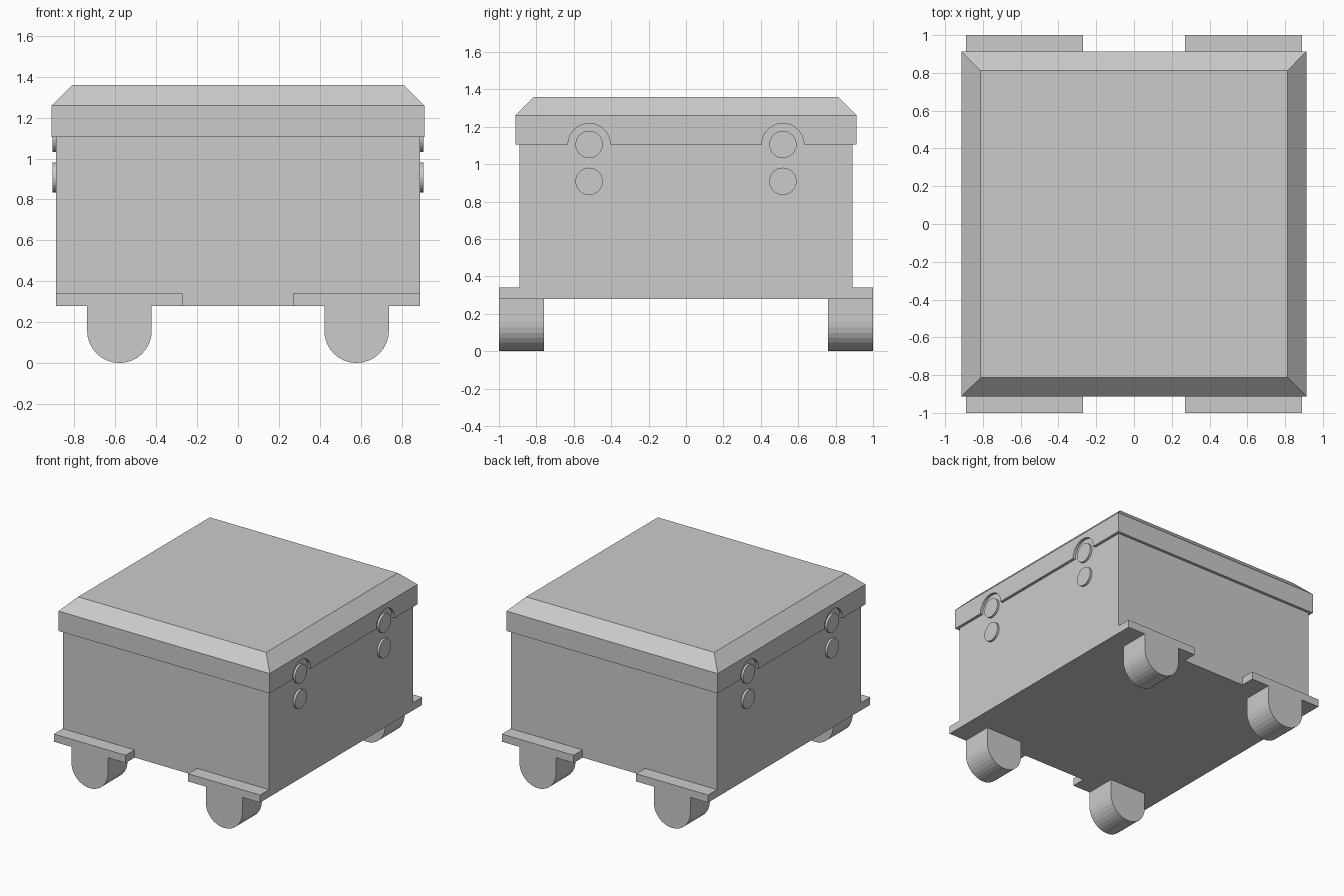
import bpy, bmesh
from math import pi, cos, sin

if "Cube" in bpy.data.objects:
    bpy.data.objects.remove(bpy.data.objects["Cube"])


def make_object(name, bm):
    bmesh.ops.recalc_face_normals(bm, faces=bm.faces)
    mesh = bpy.data.meshes.new(name)
    bm.to_mesh(mesh)
    bm.free()
    obj = bpy.data.objects.new(name, mesh)
    bpy.context.collection.objects.link(obj)
    return obj


def prism(name, outline, axis, start, end):
    """Extrude a 2D outline along x (outline = y, z) or y (outline = x, z)."""
    bm = bmesh.new()
    place = (lambda a, b: (start, a, b)) if axis == 'x' else (lambda a, b: (a, start, b))
    face = bm.faces.new([bm.verts.new(place(a, b)) for a, b in outline])
    ext = bmesh.ops.extrude_face_region(bm, geom=[face])
    offset = (end - start, 0, 0) if axis == 'x' else (0, end - start, 0)
    bmesh.ops.translate(bm, vec=offset,
                        verts=[g for g in ext['geom'] if isinstance(g, bmesh.types.BMVert)])
    return make_object(name, bm)


def arc(ca, cb, r, a0, a1, n):
    return [(ca + r * cos(a0 + (a1 - a0) * i / n), cb + r * sin(a0 + (a1 - a0) * i / n))
            for i in range(n + 1)]


def box(name, x, y, z):
    return prism(name, [(x[0], z[0]), (x[1], z[0]), (x[1], z[1]), (x[0], z[1])], 'y', *y)


# Main body, reaching up inside the lid
box("body", (-0.89, 0.89), (-0.89, 0.89), (0.28, 1.24))

# Lid with a bevelled top: stacked square rings
bm = bmesh.new()
rings = [[bm.verts.new((sx * h, sy * h, z)) for sx, sy in ((-1, -1), (1, -1), (1, 1), (-1, 1))]
         for h, z in ((0.912, 1.105), (0.912, 1.26), (0.812, 1.36))]
for low, high in zip(rings, rings[1:]):
    for i in range(4):
        j = (i + 1) % 4
        bm.faces.new((low[i], low[j], high[j], high[i]))
bm.faces.new(rings[0])
bm.faces.new(rings[-1])
lid = make_object("lid", bm)

for sx in (-1, 1):
    for sy in (-1, 1):
        tag = ("left" if sx < 0 else "right") + ("_front" if sy < 0 else "_back")

        # Foot plate and rounded foot
        box("foot_plate_" + tag, sorted((sx * 0.27, sx * 0.89)),
            sorted((sy * 0.80, sy * 1.0)), (0.28, 0.34))
        cx = sx * 0.58
        outline = [(cx - 0.158, 0.28)] + arc(cx, 0.158, 0.158, pi, 2 * pi, 16) + [(cx + 0.158, 0.28)]
        prism("foot_" + tag, outline, 'y', sy * 0.76, sy * 1.0)

        # Pair of round studs on the side
        for level, z in (("upper", 1.105), ("lower", 0.908)):
            prism(f"stud_{level}_{tag}", arc(sy * 0.518, z, 0.073, 0, 2 * pi, 32)[:-1],
                  'x', sx * 0.87, sx * 0.907)

        # Arched notch in the lid around the upper stud
        cutter = prism("notch_cutter_" + tag, arc(sy * 0.518, 1.105, 0.113, 0, 2 * pi, 32)[:-1],
                       'x', sx * 0.88, sx * 1.0)
        cutter.hide_render = True
        cutter.hide_set(True)
        notch = lid.modifiers.new("notch_" + tag, 'BOOLEAN')
        notch.operation = 'DIFFERENCE'
        notch.solver = 'EXACT'
        notch.object = cutter
